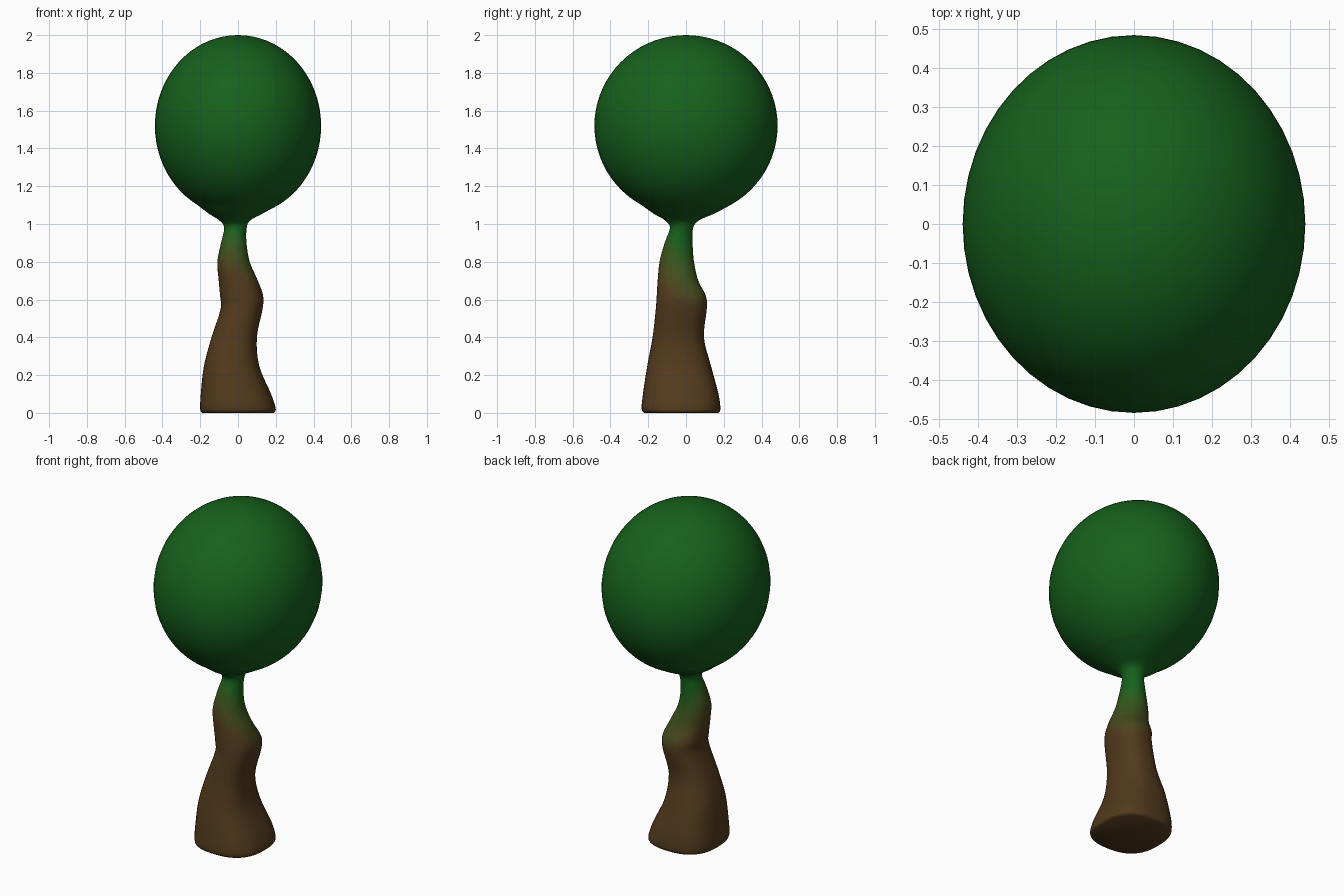
import bpy, bmesh, math

if "Cube" in bpy.data.objects:
    bpy.data.objects.remove(bpy.data.objects["Cube"])

SIDES = 48
BROWN = (0.085, 0.042, 0.012)
GREEN = (0.008, 0.12, 0.012)
STEPS = 8


def blend_material(i):
    t = i / STEPS
    m = bpy.data.materials.new("bark_to_leaf_%d" % i)
    m.diffuse_color = [a + (b - a) * t for a, b in zip(BROWN, GREEN)] + [1.0]
    m.use_nodes = True
    m.node_tree.nodes["Principled BSDF"].inputs["Base Color"].default_value = m.diffuse_color
    return m


MATS = [blend_material(i) for i in range(STEPS + 1)]


def ring_points(z, x0, x1, y0, y1, power):
    """Superellipse outline filling the given extents."""
    pts = []
    for i in range(SIDES):
        a = 2 * math.pi * i / SIDES
        c, s = math.cos(a), math.sin(a)
        k = (abs(c) ** power + abs(s) ** power) ** (-1 / power)
        pts.append(((x0 + x1) / 2 + (x1 - x0) / 2 * k * c,
                    (y0 + y1) / 2 + (y1 - y0) / 2 * k * s, z))
    return pts


def refine(rows, n):
    """Catmull-Rom interpolation between profile rows."""
    out = []
    for i in range(len(rows) - 1):
        p0, p1, p2, p3 = (rows[max(i - 1, 0)], rows[i], rows[i + 1],
                          rows[min(i + 2, len(rows) - 1)])
        for j in range(n):
            t = j / n
            out.append([0.5 * (2 * b + (c - a) * t + (2 * a - 5 * b + 4 * c - d) * t * t
                               + (3 * b - a - 3 * c + d) * t ** 3)
                        for a, b, c, d in zip(p0, p1, p2, p3)])
    return out + [rows[-1]]


def loft(name, rows, cap_bottom=False, tip=None):
    bm = bmesh.new()
    rings = [[bm.verts.new(p) for p in ring_points(*r)] for r in rows]
    for a, b in zip(rings, rings[1:]):
        for i in range(SIDES):
            j = (i + 1) % SIDES
            bm.faces.new((a[i], a[j], b[j], b[i]))
    if cap_bottom:
        bm.faces.new(list(reversed(rings[0])))
    if tip:
        top = bm.verts.new(tip)
        for i in range(SIDES):
            bm.faces.new((rings[-1][i], rings[-1][(i + 1) % SIDES], top))
    for f in bm.faces:
        f.smooth = True
        # green creeps lower on the back right side
        c = f.calc_center_median()
        t = (c.z - 0.63 + 0.6 * c.y + 0.5 * c.x) / 0.28 if c.z < 1.0 else 1.0
        f.material_index = round(max(0.0, min(1.0, t)) * STEPS)
    me = bpy.data.meshes.new(name)
    bm.to_mesh(me)
    bm.free()
    for m in MATS:
        me.materials.append(m)
    ob = bpy.data.objects.new(name, me)
    bpy.context.collection.objects.link(ob)
    return ob


# Crown: ellipsoid, open where the trunk flares into it
RX, RY, RZ, CZ = 0.44, 0.485, 0.48, 1.52
START = -math.asin(0.42 / RZ)
N = 30
crown = []
for i in range(N):
    a = START + (math.pi / 2 - START) * i / N
    c = math.cos(a)
    crown.append((CZ + RZ * math.sin(a), -RX * c, RX * c, -RY * c, RY * c, 2.0))
loft("crown", crown, tip=(0, 0, CZ + RZ))

# Trunk: z, x min, x max, y min, y max, squareness
trunk = [
    (0.00, -0.19, 0.19, -0.22, 0.17, 2.5),
    (0.02, -0.20, 0.20, -0.235, 0.182, 2.6),
    (0.10, -0.197, 0.175, -0.228, 0.172, 2.6),
    (0.25, -0.180, 0.112, -0.205, 0.132, 2.5),
    (0.40, -0.140, 0.100, -0.177, 0.095, 2.4),
    (0.55, -0.092, 0.130, -0.160, 0.110, 2.3),
    (0.62, -0.095, 0.133, -0.155, 0.105, 2.3),
    (0.70, -0.102, 0.105, -0.150, 0.065, 2.2),
    (0.80, -0.109, 0.062, -0.140, 0.042, 2.1),
    (0.90, -0.090, 0.045, -0.113, 0.035, 2.0),
    (0.98, -0.073, 0.046, -0.085, 0.038, 2.0),
    (1.02, -0.100, 0.066, -0.112, 0.070, 2.0),
    (1.055, -0.155, 0.130, -0.172, 0.150, 2.0),
    crown[0],
]
loft("trunk", refine(trunk, 4), cap_bottom=True)
